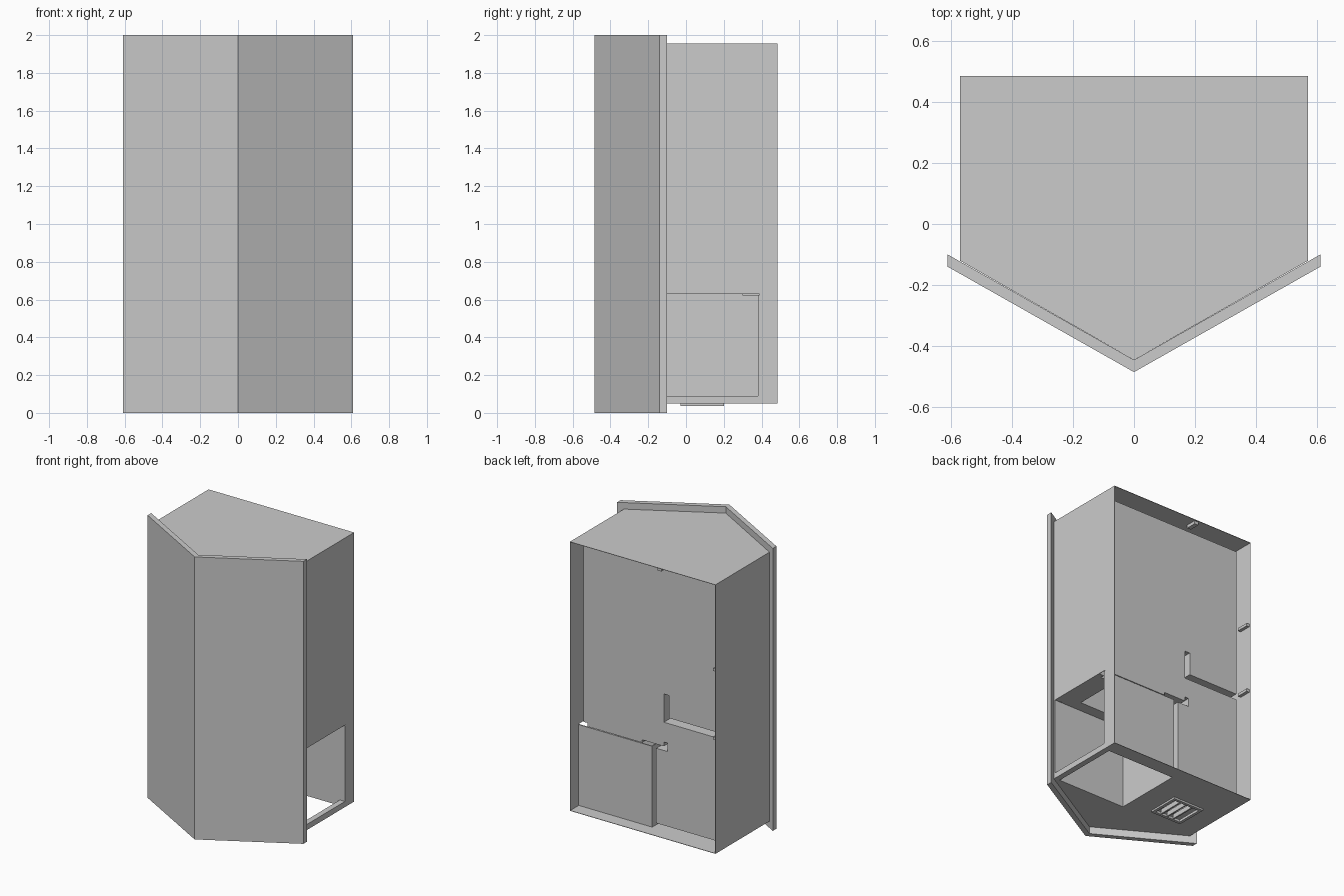
import bpy
import bmesh

cube = bpy.data.objects.get("Cube")
if cube:
    bpy.data.objects.remove(cube, do_unlink=True)

# One plain grey paint
grey = bpy.data.materials.new("plain_grey")
grey.use_nodes = True
colour = (0.6, 0.6, 0.6, 1)
grey.diffuse_color = colour
grey.node_tree.nodes["Principled BSDF"].inputs["Base Color"].default_value = colour


def make_object(name, bm):
    bmesh.ops.recalc_face_normals(bm, faces=bm.faces)
    mesh = bpy.data.meshes.new(name)
    bm.to_mesh(mesh)
    bm.free()
    mesh.materials.append(grey)
    obj = bpy.data.objects.new(name, mesh)
    bpy.context.collection.objects.link(obj)
    return obj


def prism(name, outline, bottom, top, open_back=False):
    bm = bmesh.new()
    face = bm.faces.new([bm.verts.new((x, y, bottom)) for x, y in outline])
    extruded = bmesh.ops.extrude_face_region(bm, geom=[face], use_keep_orig=True)
    verts = [v for v in extruded["geom"] if isinstance(v, bmesh.types.BMVert)]
    bmesh.ops.translate(bm, verts=verts, vec=(0, 0, top - bottom))
    if open_back:
        back = max(y for x, y in outline)
        faces = [f for f in bm.faces if all(abs(v.co.y - back) < 1e-5 for v in f.verts)]
        bmesh.ops.delete(bm, geom=faces, context="FACES_ONLY")
    return make_object(name, bm)


def box(name, xs, ys, zs):
    outline = [(xs[0], ys[0]), (xs[1], ys[0]), (xs[1], ys[1]), (xs[0], ys[1])]
    return prism(name, outline, *zs)


def apply(obj, modifier):
    bpy.context.view_layer.objects.active = obj
    bpy.ops.object.modifier_apply(modifier=modifier.name)


def cut(obj, *ranges):
    cutter = box("cutter", *ranges)
    cutter.hide_render = True
    mod = obj.modifiers.new("cut", "BOOLEAN")
    mod.operation = "DIFFERENCE"
    mod.solver = "EXACT"
    mod.object = cutter
    apply(obj, mod)
    bpy.data.objects.remove(cutter, do_unlink=True)


# Angled front panel
prism("front_panel", [(0, -.485), (.61, -.14), (.61, -.10), (0, -.445),
                      (-.61, -.10), (-.61, -.14)], 0, 2)

# Thin outer cabinet, open at the back
shell = prism("cabinet_shell", [(0, -.445), (.57, -.12), (.57, .485),
                                (-.57, .485), (-.57, -.12)], .05, 1.955, True)
solid = shell.modifiers.new("thickness", "SOLIDIFY")
solid.thickness = .004
solid.offset = -1
apply(shell, solid)
cut(shell, (.5, .7), (-.11, .39), (.09, .63))     # side opening
cut(shell, (0, .53), (-.11, .39), (0, .08))       # floor opening
cut(shell, (-.39, -.19), (-.01, .18), (0, .08))   # vent opening

# Inner body with board gaps showing on its back
core = prism("inner_body", [(0, -.40), (.53, -.10), (.53, .39),
                            (-.53, .39), (-.53, -.10)], .09, 1.915)
cut(core, (0, .7), (-.11, .5), (0, .63))          # side compartment
cut(core, (.1, .42), (-.03, .3), (.6, .85))       # compartment ceiling recess
cut(core, (-.385, -.195), (-.005, .175), (0, .2)) # vent recess
gap_y = (.3, .5)
for x_range, z_range in (((-.04, .01), (.05, .64)),
                         ((-.13, .07), (.62, .65)),
                         ((-.13, -.10), (.63, .68)),
                         ((.50, .6), (.62, .655)),
                         ((-.6, -.10), (.82, .86)),
                         ((-.14, -.10), (.83, 1.02))):
    cut(core, x_range, gap_y, z_range)

# Compartment walls and frame
box("compartment_back", (0, .57), (.382, .39), (.05, .625))
box("compartment_front", (0, .57), (-.118, -.11), (.05, .63))
box("compartment_inner_wall", (-.008, 0), (-.11, .39), (.05, .625))
box("opening_sill", (.53, .568), (-.11, .385), (.052, .09))
box("opening_header", (.53, .568), (-.11, .33), (.63, .66))

# Small ridges inside the back rim
for z in (.85, 1.335):
    box("side_ridge", (-.567, -.545), (.39, .475), (z, z + .02))
box("top_ridge", (-.14, -.11), (.40, .475), (1.93, 1.952))

# Floor vent: square frame and slats
for y in (-.03, .18):
    box("vent_rail", (-.41, -.17), (y, y + .02), (.037, .055))
for x in (-.41, -.19):
    box("vent_stile", (x, x + .02), (-.01, .18), (.037, .055))
for i in range(3):
    x = -.345 + i * .05
    box("vent_slat", (x, x + .01), (-.01, .18), (.042, .075))
